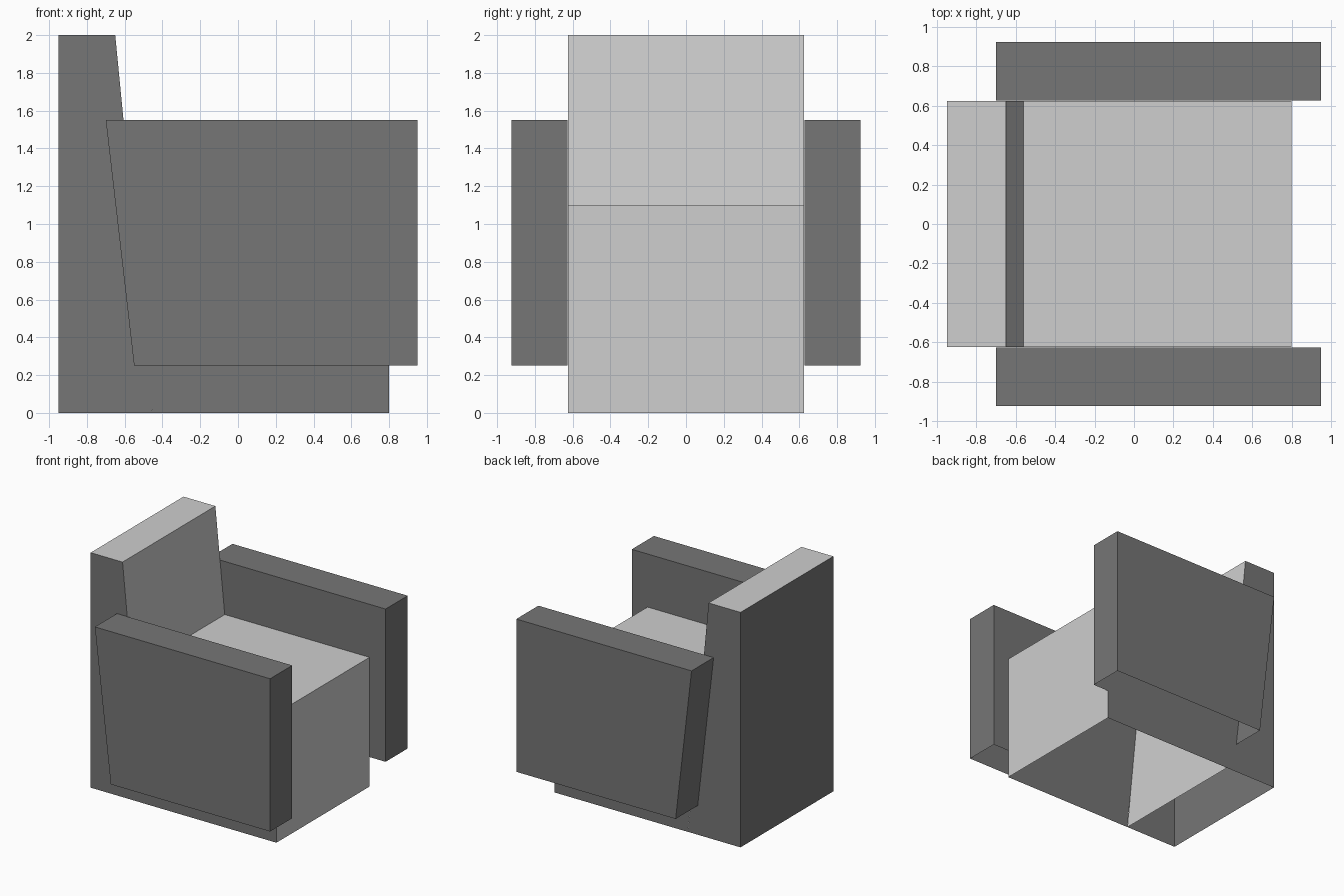
import bpy
import bmesh

cube = bpy.data.objects.get("Cube")
if cube:
    bpy.data.objects.remove(cube, do_unlink=True)


def make_material(name, value):
    mat = bpy.data.materials.new(name)
    mat.use_nodes = True
    colour = (value, value, value, 1.0)
    mat.diffuse_color = colour
    mat.node_tree.nodes["Principled BSDF"].inputs["Base Color"].default_value = colour
    return mat


DARK = make_material("dark grey", 0.18)
LIGHT = make_material("light grey", 0.62)


def make_prism(name, profile, y0, y1, open_edges, light_edges=()):
    """Extrude a side profile (x, z) across y; edge i runs from point i to i + 1."""
    bm = bmesh.new()
    right = [bm.verts.new((x, y0, z)) for x, z in profile]
    left = [bm.verts.new((x, y1, z)) for x, z in profile]
    bm.faces.new(right)
    bm.faces.new(left[::-1])
    for i in range(len(profile)):
        if i in open_edges:
            continue
        j = (i + 1) % len(profile)
        face = bm.faces.new((right[j], right[i], left[i], left[j]))
        face.material_index = int(i in light_edges)
    mesh = bpy.data.meshes.new(name)
    bm.to_mesh(mesh)
    bm.free()
    mesh.materials.append(DARK)
    if light_edges:
        mesh.materials.append(LIGHT)
    obj = bpy.data.objects.new(name, mesh)
    bpy.context.collection.objects.link(obj)
    return obj


# Backrest: open below, leaning cushion face and top are light
make_prism("backrest", [(-0.95, 0), (-0.455, 0), (-0.65, 2), (-0.95, 2)],
           -0.624, 0.624, open_edges={0}, light_edges={1, 2})

# Seat: open below and against the backrest, light front and top
make_prism("seat", [(-0.455, 0), (0.8, 0), (0.8, 1.1), (-0.562, 1.1)],
           -0.625, 0.625, open_edges={0, 3}, light_edges={1, 2})

# Arms: slanted at the rear, open below
arm = [(-0.55, 0.25), (0.95, 0.25), (0.95, 1.55), (-0.7, 1.55)]
make_prism("right_arm", arm, -0.925, -0.628, open_edges={0})
make_prism("left_arm", arm, 0.628, 0.925, open_edges={0})
